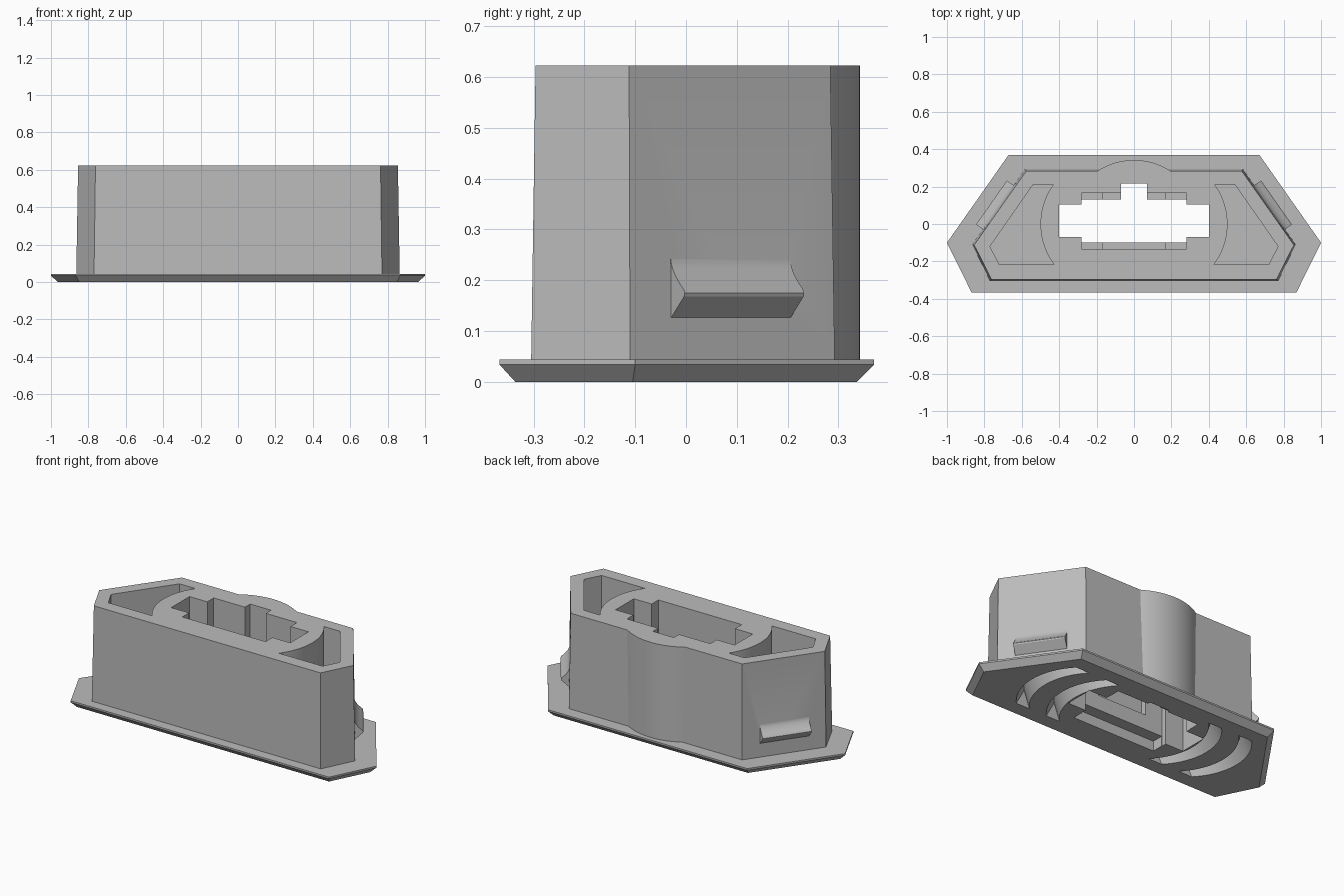
import bpy, bmesh, math

if "Cube" in bpy.data.objects:
    bpy.data.objects.remove(bpy.data.objects["Cube"])

grey = bpy.data.materials.new("light_grey")
grey.diffuse_color = (0.5, 0.5, 0.5, 1)
grey.use_nodes = True
grey.node_tree.nodes["Principled BSDF"].inputs["Base Color"].default_value = grey.diffuse_color


def loft(name, rings):
    """Closed solid through rings of 3D points, all with equal point counts."""
    bm = bmesh.new()
    loops = [[bm.verts.new(p) for p in ring] for ring in rings]
    n = len(loops[0])
    for a, b in zip(loops, loops[1:]):
        for i in range(n):
            j = (i + 1) % n
            bm.faces.new((a[i], a[j], b[j], b[i]))
    bm.faces.new(loops[0][::-1])
    bm.faces.new(loops[-1])
    bmesh.ops.recalc_face_normals(bm, faces=bm.faces)
    mesh = bpy.data.meshes.new(name)
    bm.to_mesh(mesh)
    bm.free()
    ob = bpy.data.objects.new(name, mesh)
    bpy.context.collection.objects.link(ob)
    mesh.materials.append(grey)
    return ob


def prism(name, outline, z0, z1):
    return loft(name, [[(x, y, z) for x, y in outline] for z in (z0, z1)])


def box(name, hx, y0, y1, z0, z1):
    return prism(name, [(-hx, y0), (hx, y0), (hx, y1), (-hx, y1)], z0, z1)


def hexagon(front, side, back, z):
    """Mirrored six-sided outline from its three right-hand corners."""
    right = [front, side, back]
    return [(x, y, z) for x, y in right] + [(-x, y, z) for x, y in right[::-1]]


def combine(target, tool, operation):
    mod = target.modifiers.new(operation, 'BOOLEAN')
    mod.operation, mod.solver, mod.object = operation, 'EXACT', tool
    bpy.context.view_layer.objects.active = target
    bpy.ops.object.modifier_apply(modifier=mod.name)
    bpy.data.objects.remove(tool)


# Tapered six-sided housing
housing = loft("housing", [
    hexagon((0.77, -0.305), (0.865, -0.11), (0.583, 0.293), 0.02),
    hexagon((0.762, -0.296), (0.855, -0.112), (0.576, 0.284), 0.622)])

# Flange with chamfered underside
flange = loft("flange", [
    hexagon((0.848, -0.336), (0.963, -0.105), (0.652, 0.336), 0.0),
    hexagon((0.868, -0.367), (1.0, -0.1), (0.67, 0.37), 0.034),
    hexagon((0.868, -0.367), (1.0, -0.1), (0.67, 0.37), 0.044)])
combine(housing, flange, 'UNION')

# Rounded bulge on the back wall
arc = [math.radians(50 + 80 * i / 32) for i in range(33)]
bulge = [(0.356 * math.cos(a), -0.014 + 0.356 * math.sin(a)) for a in arc]
combine(housing, prism("bulge", bulge, 0.03, 0.622), 'UNION')

# Stepped central opening
for hx, y0, y1, z0, z1 in [
        (0.40, -0.07, 0.105, -0.1, 0.8),
        (0.28, -0.10, 0.132, -0.1, 0.8),
        (0.07, 0.05, 0.217, -0.1, 0.8),
        (0.28, -0.135, 0.167, 0.30, 0.8),
        (0.165, -0.135, 0.167, 0.15, 0.8),
        (0.278, -0.17, 0.20, -0.1, 0.06)]:
    combine(housing, box("opening", hx, y0, y1, z0, z1), 'DIFFERENCE')

for s in (1, -1):
    # Deep side pocket, curved on its inner wall
    ys = [-0.217 + 0.427 * i / 20 for i in range(21)]
    wall = [(s * (0.14 + math.sqrt(0.36 ** 2 - y * y)), y) for y in ys]
    outer = [(s * 0.54, 0.21), (s * 0.77, -0.12), (s * 0.72, -0.217)]
    combine(housing, prism("pocket", wall + outer, 0.16, 0.8), 'DIFFERENCE')

    # Two curved V-shaped grip grooves underneath
    for c in (0.15, 0.36):
        rings = []
        for i in range(25):
            y = -0.25 + 0.5 * i / 24
            x = c + math.sqrt(0.36 ** 2 - y * y)
            rings.append([(s * x, y, -0.01), (s * (x - 0.06), y, 0.1),
                          (s * (x - 0.1), y, -0.01)])
        combine(housing, loft("grip_groove", rings), 'DIFFERENCE')

    # Snap catch on the slanted rear wall: ramp below, concave curve above
    profile = [(-0.02, 0.125), (0.0, 0.125), (0.046, 0.168), (0.048, 0.175),
               (0.044, 0.182)]
    for i in range(1, 9):
        t = i / 8
        profile.append((0.044 - 0.044 * (1 - (1 - t) ** 1.7), 0.182 + 0.06 * t))
    profile.append((-0.02, 0.242))
    ends = [(0.805, -0.03), (0.64, 0.205)]
    catch = loft("snap_catch", [
        [(s * (ex + 0.818 * d), ey + 0.576 * d, z) for d, z in profile]
        for ex, ey in ends])
    combine(housing, catch, 'UNION')

# Smooth the curved walls, keep the corners sharp
bpy.ops.object.select_all(action='DESELECT')
housing.select_set(True)
bpy.context.view_layer.objects.active = housing
bpy.ops.object.shade_smooth_by_angle(angle=math.radians(25))
